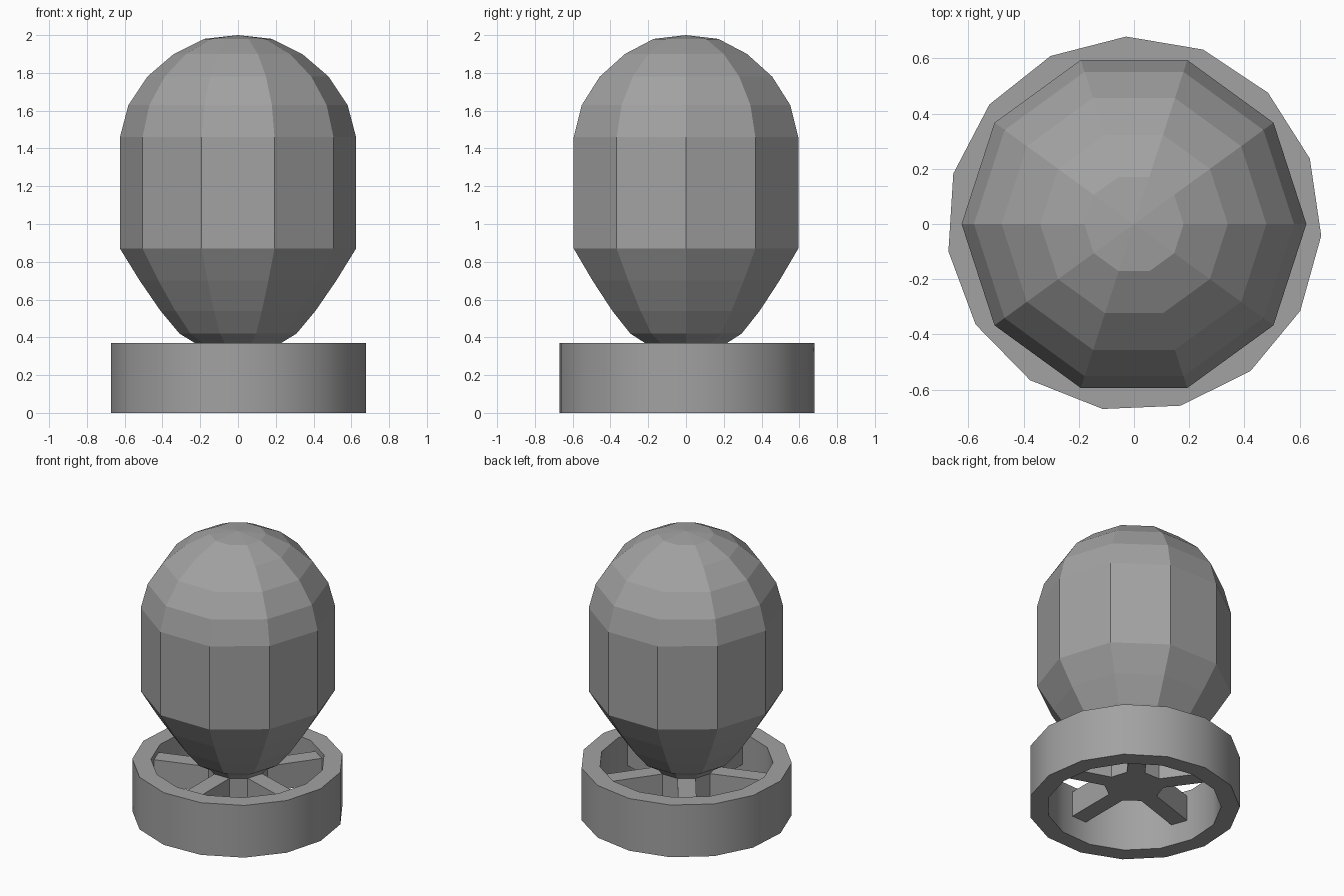
import bpy, bmesh, math
from mathutils import Matrix

cube = bpy.data.objects.get("Cube")
if cube:
    bpy.data.objects.remove(cube)

grey = bpy.data.materials.new("mid grey")
grey.use_nodes = True
COLOUR = (0.36, 0.36, 0.36, 1)
grey.diffuse_color = COLOUR
grey.node_tree.nodes["Principled BSDF"].inputs["Base Color"].default_value = COLOUR


def add_object(name, bm):
    bmesh.ops.recalc_face_normals(bm, faces=bm.faces)
    mesh = bpy.data.meshes.new(name)
    bm.to_mesh(mesh)
    bm.free()
    mesh.materials.append(grey)
    obj = bpy.data.objects.new(name, mesh)
    bpy.context.collection.objects.link(obj)
    return obj


def lathe(name, profile, sides, turn=0, closed=False):
    """Faceted solid of revolution from (radius, height) points."""
    bm = bmesh.new()
    rings = []
    for r, z in profile:
        if r == 0:
            rings.append([bm.verts.new((0, 0, z))] * sides)
        else:
            angles = [turn + math.tau * i / sides for i in range(sides)]
            rings.append([bm.verts.new((r * math.cos(a), r * math.sin(a), z)) for a in angles])
    pairs = list(zip(rings, rings[1:]))
    if closed:
        pairs.append((rings[-1], rings[0]))
    for low, high in pairs:
        for i in range(sides):
            j = (i + 1) % sides
            quad = dict.fromkeys((low[i], low[j], high[j], high[i]))
            bm.faces.new(list(quad))
    return add_object(name, bm)


# Balloon-shaped body with a short hub column underneath
lathe("body", [(0, 0.15), (0.19, 0.15), (0.19, 0.33), (0.22, 0.365), (0.31, 0.42),
               (0.41, 0.54), (0.52, 0.70), (0.625, 0.87), (0.625, 1.46),
               (0.58, 1.63), (0.48, 1.78), (0.34, 1.90), (0.18, 1.98), (0, 2.0)], 10)

# Open base ring, smooth round its walls
ring = lathe("base_ring", [(0.56, 0), (0.68, 0), (0.68, 0.37), (0.56, 0.37)], 15,
             math.radians(-3.6), closed=True)
bpy.ops.object.select_all(action="DESELECT")
ring.select_set(True)
bpy.context.view_layer.objects.active = ring
bpy.ops.object.shade_smooth_by_angle(angle=math.radians(30))

# Five spokes from alternate hub faces to the ring
for k in range(5):
    bm = bmesh.new()
    place = (Matrix.Rotation(math.radians(-90 + 72 * k), 4, "Z")
             @ Matrix.Translation((0.38, 0, 0.24))
             @ Matrix.Diagonal((0.44, 0.117, 0.18, 1)))
    bmesh.ops.create_cube(bm, size=1, matrix=place)
    add_object(f"spoke_{k + 1}", bm)
